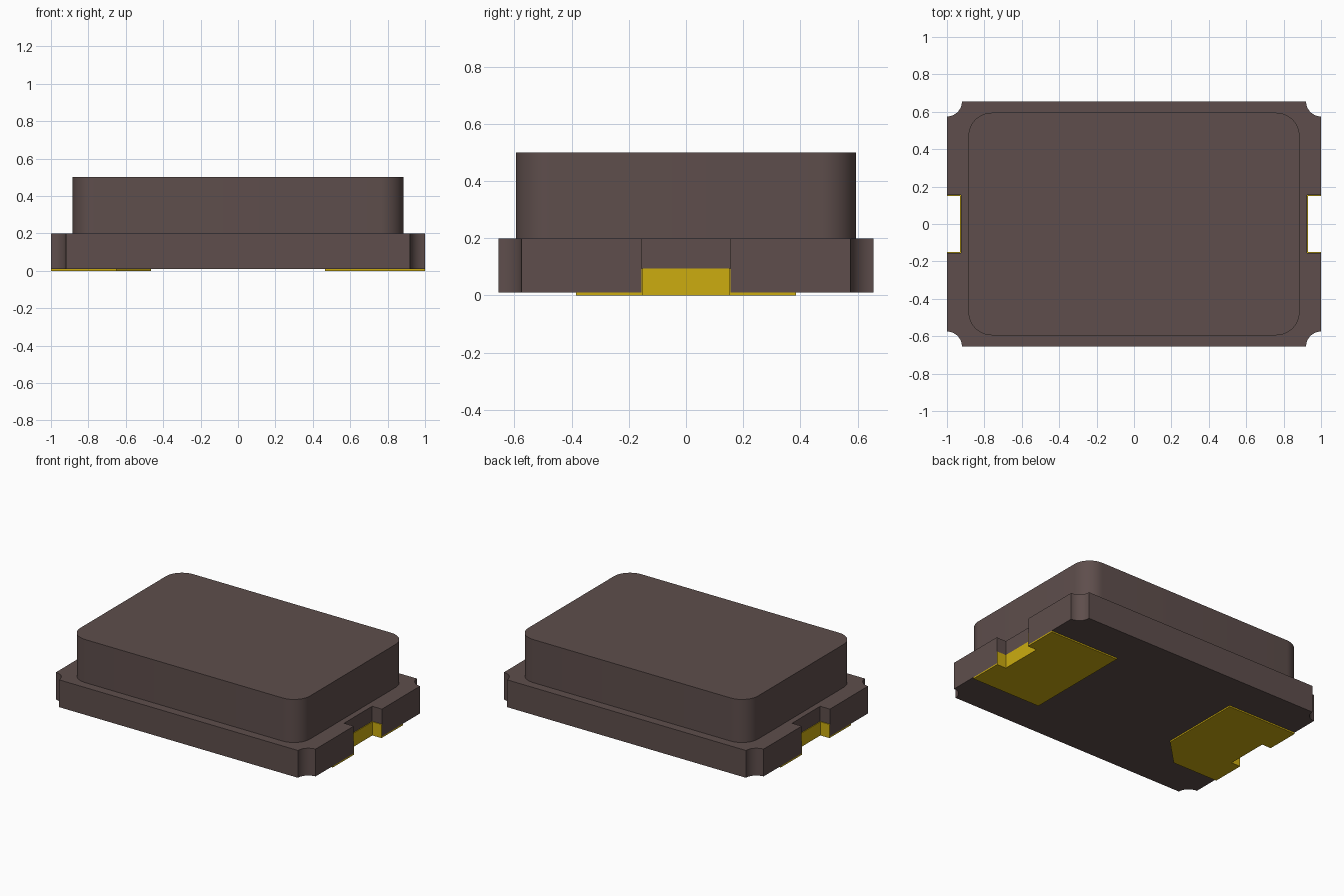
import bpy, bmesh, math

cube = bpy.data.objects.get("Cube")
if cube:
    bpy.data.objects.remove(cube, do_unlink=True)


def material(name, rgb):
    m = bpy.data.materials.new(name)
    m.use_nodes = True
    m.diffuse_color = (*rgb, 1)
    m.node_tree.nodes["Principled BSDF"].inputs["Base Color"].default_value = (*rgb, 1)
    return m


BROWN = material("dark brown ceramic", (0.112, 0.076, 0.072))
GOLD = material("gold plating", (0.604, 0.413, 0.005))


def prism(name, outline, z0, z1, mat):
    """Extrude a flat outline from z0 up to z1."""
    bm = bmesh.new()
    face = bm.faces.new([bm.verts.new((x, y, z0)) for x, y in outline])
    top = bmesh.ops.extrude_face_region(bm, geom=[face])["geom"]
    bmesh.ops.translate(bm, vec=(0, 0, z1 - z0),
                        verts=[v for v in top if isinstance(v, bmesh.types.BMVert)])
    bmesh.ops.recalc_face_normals(bm, faces=bm.faces)
    mesh = bpy.data.meshes.new(name)
    bm.to_mesh(mesh)
    bm.free()
    mesh.materials.append(mat)
    ob = bpy.data.objects.new(name, mesh)
    bpy.context.collection.objects.link(ob)
    bpy.ops.object.select_all(action='DESELECT')
    ob.select_set(True)
    bpy.context.view_layer.objects.active = ob
    bpy.ops.object.shade_smooth_by_angle(angle=math.radians(30))
    return ob


def arc(cx, cy, r, a0, a1, n=12):
    angles = [math.radians(a0 + (a1 - a0) * i / n) for i in range(n + 1)]
    return [(cx + r * math.cos(a), cy + r * math.sin(a)) for a in angles]


# Main dimensions
HX, HY = 1.0, 0.655            # base half size
NOTCH_X, NOTCH_Y = 0.925, 0.155  # end notch back wall and half width
SKIN = 0.005                   # plating thickness
PAD_Z, BASE_Z, LID_Z = 0.01, 0.2, 0.5

# Base plate: scooped corners and a notch in each end
R = 0.08
right_half = (arc(HX, -HY, R, 180, 90)
              + [(HX, -NOTCH_Y), (NOTCH_X, -NOTCH_Y), (NOTCH_X, NOTCH_Y), (HX, NOTCH_Y)]
              + arc(HX, HY, R, 270, 180))
prism("base", right_half + [(-x, -y) for x, y in right_half], PAD_Z, BASE_Z, BROWN)

# Raised lid with rounded corners
LX, LY, LR = 0.885, 0.595, 0.125
lid = []
for sx, sy, a in ((1, 1, 0), (-1, 1, 90), (-1, -1, 180), (1, -1, 270)):
    lid += arc(sx * (LX - LR), sy * (LY - LR), LR, a, a + 90)
prism("lid", lid, BASE_Z, LID_Z, BROWN)

# Gold contacts: a pad below and a U-shaped lining in the notch
PAD_X, PAD_Y, CHAMFER = 0.465, 0.385, 0.185
ix, iy = NOTCH_X + SKIN, NOTCH_Y - SKIN
for side, s in (("left", 1), ("right", -1)):
    inner = [(HX, -iy), (ix, -iy), (ix, iy), (HX, iy)]
    pad = inner + [(HX, PAD_Y), (PAD_X, PAD_Y)]
    if s > 0:
        pad += [(PAD_X, -PAD_Y)]
    else:  # marked corner
        pad += [(PAD_X, -PAD_Y + CHAMFER), (PAD_X + CHAMFER, -PAD_Y)]
    pad += [(HX, -PAD_Y)]
    lining = inner + [(HX, NOTCH_Y), (NOTCH_X, NOTCH_Y), (NOTCH_X, -NOTCH_Y), (HX, -NOTCH_Y)]
    prism(side + "_pad", [(s * x, y) for x, y in pad], 0, PAD_Z, GOLD)
    prism(side + "_notch_lining", [(s * x, y) for x, y in lining], PAD_Z, 0.095, GOLD)
